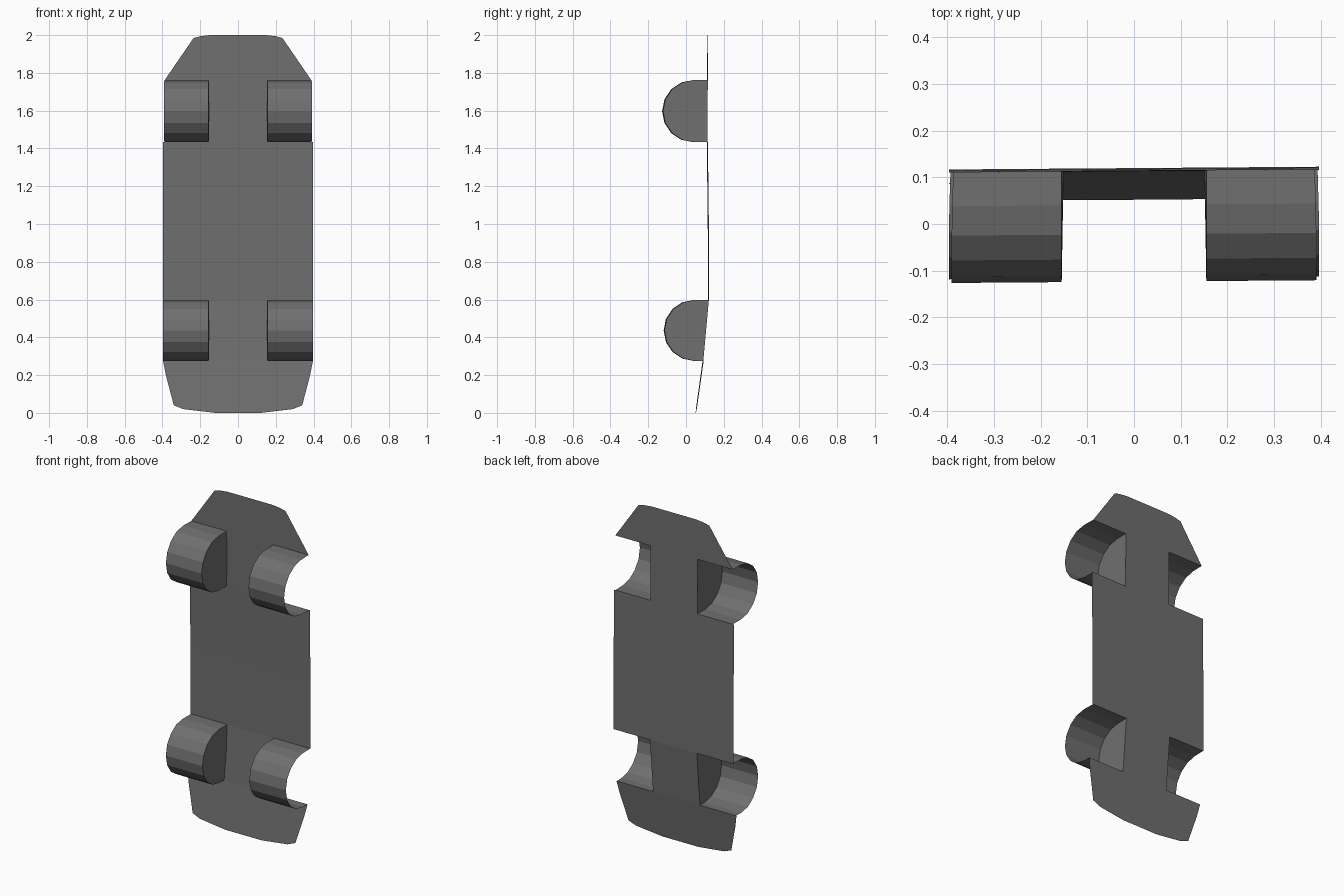
import bpy, math

if "Cube" in bpy.data.objects:
    bpy.data.objects.remove(bpy.data.objects["Cube"])

# Single dark grey underbody colour
grey = bpy.data.materials.new("underbody grey")
grey.use_nodes = True
colour = (0.16, 0.16, 0.16, 1)
grey.diffuse_color = colour
grey.node_tree.nodes["Principled BSDF"].inputs["Base Color"].default_value = colour

INNER = 0.155
SKEW = 0.0075
# Bent side profile of the sheet: (z, y)
PROFILE = [(0, 0.052), (0.27, 0.09), (0.6, 0.12), (1.0, 0.118), (1.43, 0.113), (2, 0.115)]


def sheet_y(z):
    for (z0, y0), (z1, y1) in zip(PROFILE, PROFILE[1:]):
        if z <= z1:
            return y0 + (y1 - y0) * (z - z0) / (z1 - z0)
    return PROFILE[-1][1]


def make(name, verts, faces):
    mesh = bpy.data.meshes.new(name)
    mesh.from_pydata([(x, y + SKEW * x, z) for x, y, z in verts], [], faces)
    mesh.materials.append(grey)
    obj = bpy.data.objects.new(name, mesh)
    bpy.context.collection.objects.link(obj)
    return obj


def panel(name, rows):
    """Symmetric strip of quads through (z, half width) rows."""
    verts = [(s * w, sheet_y(z), z) for z, w in rows for s in (-1, 1)]
    faces = [(i, i + 1, i + 3, i + 2) for i in range(0, len(verts) - 2, 2)]
    make(name, verts, faces)


# Floor sections, narrow where the wheel wells cut in
panel("lower_end_floor", [(0, 0.12), (0.02, 0.29), (0.04, 0.34), (0.2, 0.382), (0.275, 0.397)])
panel("lower_axle_floor", [(0.275, INNER), (0.437, INNER), (0.598, INNER)])
panel("middle_floor", [(0.598, 0.397), (1.0, 0.397), (1.433, 0.397)])
panel("upper_axle_floor", [(1.433, INNER), (1.762, INNER)])
panel("upper_end_floor", [(1.762, 0.388), (1.985, 0.235), (1.994, 0.2), (2, 0.15)])


def wheel_well(name, side, low, high, centre_y, outer):
    """Arched sheet open at the back and outside, with a fan-shaped inner wall."""
    mid, radius, steps = (low + high) / 2, (high - low) / 2, 8
    arc = [(sheet_y(high), high)]
    for i in range(steps + 1):
        a = math.pi * i / steps
        arc.append((centre_y - radius * math.sin(a), mid + radius * math.cos(a)))
    arc.append((sheet_y(low), low))
    n = len(arc)
    verts = [(side * INNER, y, z) for y, z in arc]
    verts += [(side * (outer - 0.03 * max(y, 0)), y, z) for y, z in arc]
    verts.append((side * (INNER - 0.004), sheet_y(mid), mid))
    faces = []
    for i in range(n - 1):
        faces.append((i, i + 1, n + i + 1, n + i))
        faces.append((i + 1, i, 2 * n))
    if side < 0:
        faces = [f[::-1] for f in faces]
    make(name, verts, faces)


for side, label in ((1, "left"), (-1, "right")):
    wheel_well("lower_wheel_well_" + label, side, 0.275, 0.598, 0.046, 0.397)
    wheel_well("upper_wheel_well_" + label, side, 1.433, 1.762, 0.041, 0.391)
